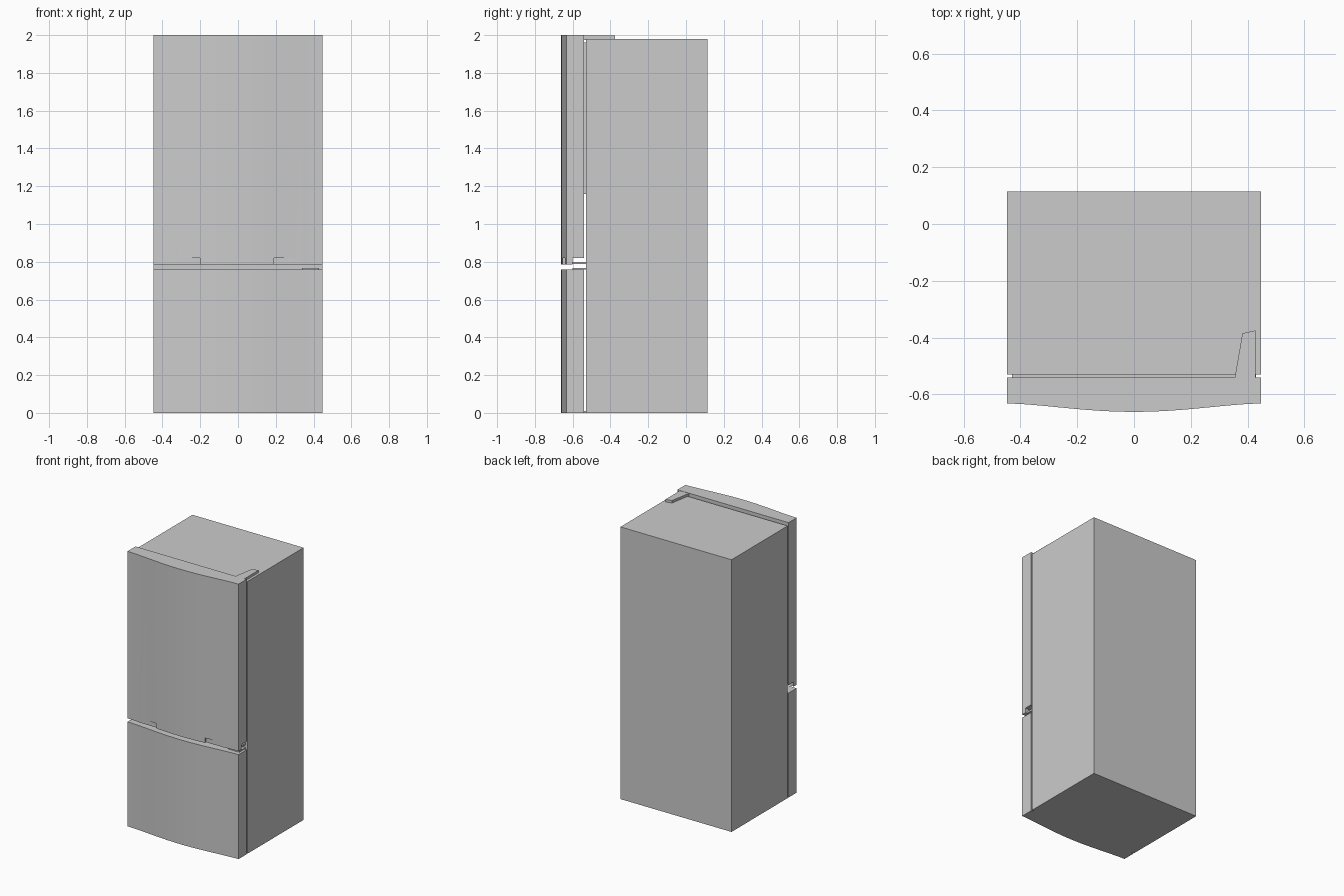
import bpy, bmesh, math

if "Cube" in bpy.data.objects:
    bpy.data.objects.remove(bpy.data.objects["Cube"])

W = 0.447  # half width


def prism(name, outline, z0, z1):
    """Extrude an xy outline (counter-clockwise) from z0 to z1."""
    bm = bmesh.new()
    face = bm.faces.new([bm.verts.new((x, y, z0)) for x, y in outline])
    ext = bmesh.ops.extrude_face_region(bm, geom=[face])
    for v in ext["geom"]:
        if isinstance(v, bmesh.types.BMVert):
            v.co.z = z1
    bmesh.ops.recalc_face_normals(bm, faces=bm.faces)
    me = bpy.data.meshes.new(name)
    bm.to_mesh(me)
    bm.free()
    ob = bpy.data.objects.new(name, me)
    bpy.context.collection.objects.link(ob)
    return ob


def box(name, x0, x1, y0, y1, z0, z1):
    return prism(name, [(x0, y0), (x1, y0), (x1, y1), (x0, y1)], z0, z1)


def select(ob):
    bpy.ops.object.select_all(action='DESELECT')
    ob.select_set(True)
    bpy.context.view_layer.objects.active = ob


def cut(ob, cutter):
    cutter.hide_render = True
    mod = ob.modifiers.new("cut", 'BOOLEAN')
    mod.operation, mod.solver, mod.object = 'DIFFERENCE', 'EXACT', cutter
    select(ob)
    bpy.ops.object.modifier_apply(modifier=mod.name)
    bpy.data.objects.remove(cutter)


def door(name, z0, z1):
    """Door slab with a softly bowed front."""
    n = 16
    pts = []
    for i in range(n + 1):
        x = -W + 2 * W * i / n
        c = max(0.0, math.cos(math.pi * x / (2 * W)))
        pts.append((x, -0.632 - 0.030 * c ** 1.5))
    return prism(name, pts + [(W, -0.54), (-W, -0.54)], z0, z1)


# Cabinet
box("cabinet", -W, W, -0.53, 0.115, 0, 1.98)

# Doors
lower = door("lower_door", 0, 0.76)
upper = door("upper_door", 0.785, 2.0)

# Raised rear underside of the upper door
cut(upper, box("underside_cutter", -0.6, 0.6, -0.60, -0.4, 0.7, 0.82))
# Shallow flat grip pockets in the bowed front
for x0, x1 in ((-0.34, -0.20), (0.19, 0.335)):
    cut(upper, box("grip_cutter", x0, x1, -0.75, -0.640, 0.7, 0.82))

for d in (lower, upper):
    select(d)
    bpy.ops.object.shade_smooth_by_angle(angle=math.radians(30))

# Seal between upper door and cabinet, and the base strip
box("upper_seal", -0.43, 0.43, -0.541, -0.529, 1.16, 1.96)
box("base_strip", -0.43, 0.43, -0.541, -0.529, 0, 0.01)

# Top hinge cover
prism("top_hinge", [(0.355, -0.545), (0.428, -0.545), (0.428, -0.375),
                    (0.382, -0.385), (0.357, -0.53)], 1.975, 1.998)

# Middle hinge plates
box("middle_hinge_lower", 0.34, 0.43, -0.60, -0.525, 0.759, 0.768)
box("middle_hinge_upper", 0.34, 0.43, -0.601, -0.525, 0.787, 0.80)
